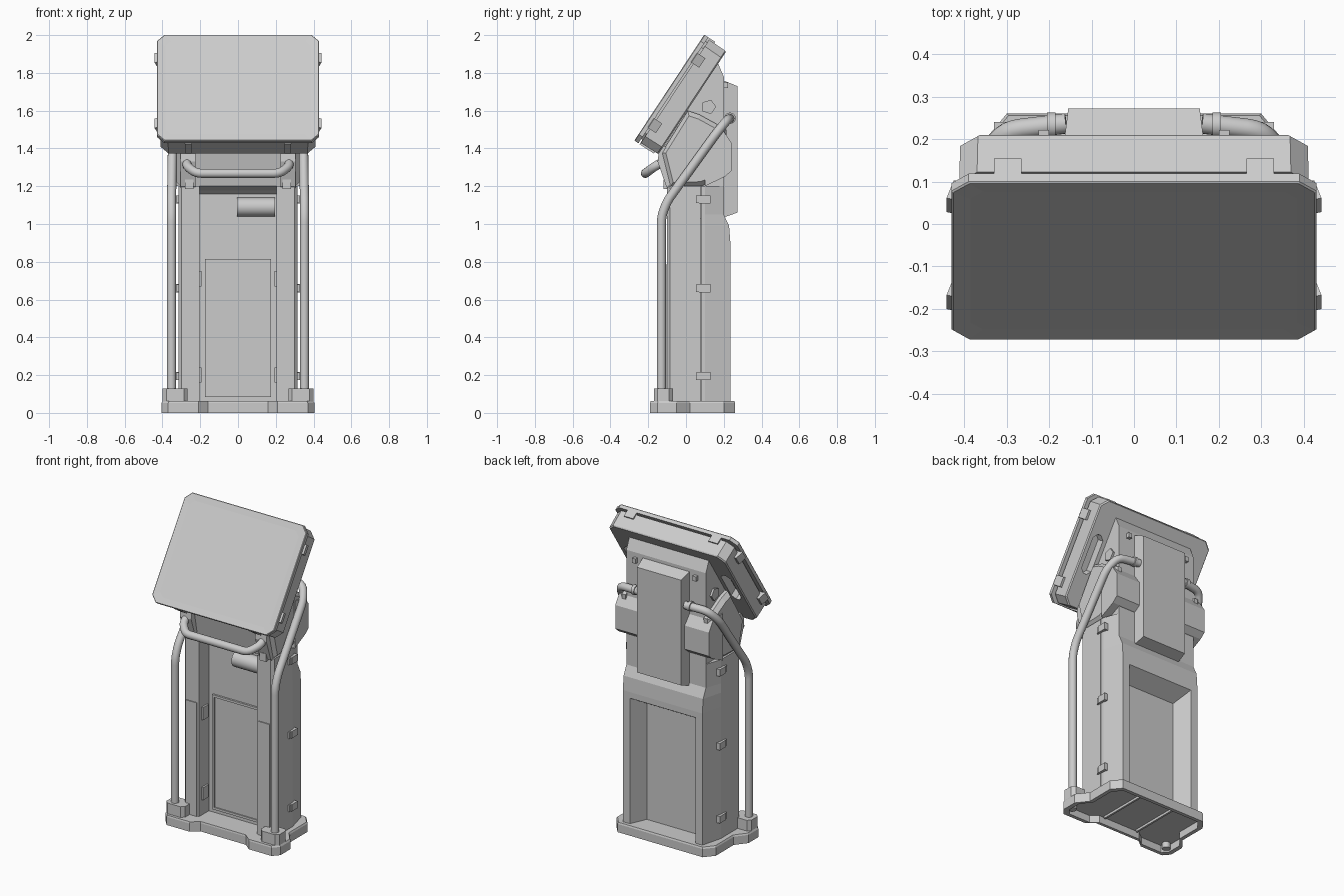
import bpy, bmesh
from mathutils import Matrix, Vector

cube = bpy.data.objects.get("Cube")
if cube:
    bpy.data.objects.remove(cube, do_unlink=True)

grey = bpy.data.materials.new("plain_grey")
grey.use_nodes = True
GREY = (0.6, 0.6, 0.6, 1)
grey.diffuse_color = GREY
grey.node_tree.nodes["Principled BSDF"].inputs["Base Color"].default_value = GREY

# Frame of the tilted display: x across, y up the screen, z out of the screen
UP, OUT = Vector((0, 0.551, 0.834)), Vector((0, -0.834, 0.551))
TILT = Matrix.Translation((0, -0.085, 1.72)) @ Matrix((Vector((1, 0, 0)), UP, OUT)).transposed().to_4x4()


def finish(name, bm, matrix=None):
    if matrix:
        bm.transform(matrix)
    bmesh.ops.recalc_face_normals(bm, faces=bm.faces)
    mesh = bpy.data.meshes.new(name)
    bm.to_mesh(mesh)
    bm.free()
    mesh.materials.append(grey)
    obj = bpy.data.objects.new(name, mesh)
    bpy.context.collection.objects.link(obj)
    return obj


def loft(name, rings, matrix=None):
    """Solid through matching closed rings, capped at both ends."""
    bm = bmesh.new()
    loops = [[bm.verts.new(p) for p in ring] for ring in rings]
    n = len(loops[0])
    for a, b in zip(loops, loops[1:]):
        for i in range(n):
            j = (i + 1) % n
            bm.faces.new((a[i], a[j], b[j], b[i]))
    bm.faces.new(loops[0][::-1])
    bm.faces.new(loops[-1])
    return finish(name, bm, matrix)


def box(name, x, y, z, matrix=None):
    ring = [(x[0], y[0]), (x[1], y[0]), (x[1], y[1]), (x[0], y[1])]
    return loft(name, [[(a, b, h) for a, b in ring] for h in z], matrix)


def side_prism(name, profile, x0, x1, inset=1.0):
    """Extrude a (y, z) profile along x; inset shrinks the outer end."""
    cy = sum(p[0] for p in profile) / len(profile)
    cz = sum(p[1] for p in profile) / len(profile)
    rings = [[(x0, y, z) for y, z in profile]]
    if inset < 1:
        rings.append([((x0 + x1) / 2, y, z) for y, z in profile])
    rings.append([(x1, cy + (y - cy) * inset, cz + (z - cz) * inset) for y, z in profile])
    return loft(name, rings)


def chamfered(w, h, c):
    return [(-w + c, -h), (w - c, -h), (w, -h + c), (w, h - c),
            (w - c, h), (-w + c, h), (-w, h - c), (-w, -h + c)]


def cut(obj, cutter):
    mod = obj.modifiers.new("cut", "BOOLEAN")
    mod.operation, mod.object, mod.solver = "DIFFERENCE", cutter, "EXACT"
    dg = bpy.context.evaluated_depsgraph_get()
    mesh = bpy.data.meshes.new_from_object(obj.evaluated_get(dg))
    obj.modifiers.clear()
    obj.data = mesh
    bpy.data.objects.remove(cutter, do_unlink=True)


def tube(name, points, radius):
    """Round pipe through points with softened corners."""
    pts = [Vector(p) for p in points]
    path = [pts[0]]
    for a, b, c in zip(pts, pts[1:], pts[2:]):
        r = min(0.05, 0.4 * min((a - b).length, (c - b).length))
        p, q = b + (a - b).normalized() * r, b + (c - b).normalized() * r
        for i in range(5):
            t = i / 4
            path.append(p * (1 - t) ** 2 + b * 2 * t * (1 - t) + q * t * t)
    path.append(pts[-1])
    curve = bpy.data.curves.new(name, "CURVE")
    curve.dimensions, curve.bevel_depth = "3D", radius
    curve.bevel_resolution, curve.use_fill_caps = 6, True
    spline = curve.splines.new("POLY")
    spline.points.add(len(path) - 1)
    for sp, p in zip(spline.points, path):
        sp.co = (*p, 1)
    tmp = bpy.data.objects.new(name + "_path", curve)
    bpy.context.collection.objects.link(tmp)
    dg = bpy.context.evaluated_depsgraph_get()
    mesh = bpy.data.meshes.new_from_object(tmp.evaluated_get(dg))
    bpy.data.objects.remove(tmp, do_unlink=True)
    mesh.materials.clear()
    mesh.materials.append(grey)
    obj = bpy.data.objects.new(name, mesh)
    bpy.context.collection.objects.link(obj)
    smooth(obj)


def smooth(obj):
    bpy.ops.object.select_all(action="DESELECT")
    obj.select_set(True)
    bpy.context.view_layer.objects.active = obj
    bpy.ops.object.shade_smooth_by_angle()


def disc(name, centre, radius, depth, sides=16):
    bm = bmesh.new()
    bmesh.ops.create_cone(bm, cap_ends=True, segments=sides, radius1=radius, radius2=radius, depth=depth)
    obj = finish(name, bm, Matrix.Translation(centre) @ Matrix.Rotation(1.5708, 4, "Y"))
    if sides > 8:
        smooth(obj)


def mirrored(half):
    return half + [(-x, y) for x, y in reversed(half)]


# Base plate with flared front feet and a thin-walled hollow underside
foot = mirrored([(0.16, -0.15), (0.21, -0.19), (0.37, -0.19), (0.405, -0.15), (0.405, -0.05),
                 (0.35, 0.02), (0.35, 0.2), (0.3, 0.26)])
base = loft("base", [[(x, y, 0) for x, y in foot], [(x, y, 0.052) for x, y in foot],
                     [(x * 0.985, y * 0.985, 0.062) for x, y in foot]])
cut(base, loft("base_cutter", [[(x * 0.93, 0.035 + (y - 0.035) * 0.9, z) for x, y in foot]
                               for z in (-0.02, 0.045)]))
for x in (-0.12, 0.12):
    box("base_rib", (x - 0.006, x + 0.006), (-0.12, 0.22), (0.03, 0.05))

# Rear shell, tapering backwards, with a sloped-wall bay in its back
levels = [(0.06, 0.235), (0.9, 0.235), (0.99, 0.228), (1.05, 0.2), (1.2, 0.2)]
shell = loft("rear_shell", [[(x, y, z) for x, y in mirrored([(0.315, 0.08), (0.315, 0.1), (0.28, b)])]
                            for z, b in levels])
bay = [(-1, 0), (1, 0), (1, 1), (-1, 1)]
cut(shell, loft("bay_cutter", [
    [(x * 0.238, 0.25, 0.05 + 0.82 * z) for x, z in bay],
    [(x * 0.185, 0.13, 0.05 + 0.75 * z) for x, z in bay]]))

# Recessed front panel, door with sunken face
box("front_panel", (-0.21, 0.21), (0.0, 0.09), (0.06, 1.22))
door = box("door", (-0.175, 0.175), (-0.012, 0.01), (0.085, 0.815))
cut(door, box("door_cutter", (-0.16, 0.16), (-0.02, -0.005), (0.1, 0.8)))
side_prism("front_overhang", [(-0.09, 1.23), (0.01, 1.15), (0.01, 1.3)], -0.21, 0.21)
disc("roll_holder", (0.095, -0.01, 1.09), 0.05, 0.2, 24)

# Neck carrying the display, rear pack on its back
side_prism("neck", [(-0.085, 1.2), (-0.125, 1.4), (0.17, 1.85), (0.2, 1.78), (0.2, 1.03), (0.05, 1.03), (0.02, 1.16)],
           -0.28, 0.28)
loft("rear_pack", [[(-w, y, lo), (w, y, lo), (w, y, hi), (-w, y, hi)]
                   for w, y, lo, hi in ((0.166, 0.185, 1.03, 1.765), (0.155, 0.272, 1.06, 1.73))])

for s in (-1, 1):
    # Front columns with cover plates, door hinges and side latches
    column = [(0.205, -0.1), (0.3, -0.1), (0.315, -0.085), (0.315, 0.076), (0.205, 0.076)]
    loft("front_column", [[(s * x, y, z) for x, y in column] for z in (0.06, 1.2)])
    box("column_cover", (s * 0.218, s * 0.297), (-0.106, -0.09), (0.06, 0.785))
    for z in (0.2, 0.71):
        box("door_hinge", (s * 0.193, s * 0.21), (-0.075, -0.02), (z - 0.04, z + 0.04))
    for z in (0.195, 0.66, 1.13):
        box("side_latch", (s * 0.3, s * 0.33), (0.07, 0.13), (z - 0.022, z + 0.022))
        box("latch_hook", (s * 0.3, s * 0.325), (0.053, 0.075), (z - 0.02, z + 0.02))

    # Neck cheeks, rear shoulder blocks, bosses and tabs
    side_prism("neck_cheek", [(-0.085, 1.195), (-0.13, 1.375), (0.01, 1.6), (0.07, 1.58),
                              (0.215, 1.5), (0.2, 1.25), (0.08, 1.2)], s * 0.275, s * 0.325, 0.87)
    side_prism("shoulder_block", [(0.1, 1.2), (0.205, 1.25), (0.24, 1.28), (0.24, 1.43), (0.2, 1.49), (0.1, 1.5)],
               s * 0.15, s * 0.33)
    disc("neck_boss", (s * 0.28, 0.12, 1.62), 0.04, 0.025, 5)
    box("neck_tab", (s * 0.2, s * 0.225), (0.18, 0.222), (1.72, 1.75))

    # Brackets under the display with a square stop
    side_prism("handle_bracket", [(-0.085, 1.18), (-0.105, 1.2), (-0.15, 1.33), (-0.14, 1.42), (-0.08, 1.4)],
               s * 0.225, s * 0.305)
    box("bracket_stop", (s * 0.235, s * 0.28), (-0.12, -0.09), (1.185, 1.235))

    # Side rails with foot collars and rear flanges
    rail = [(0.352, -0.13, 0.01), (0.352, -0.13, 1.04), (0.352, -0.1, 1.12), (0.346, 0.16, 1.48),
            (0.305, 0.22, 1.553), (0.16, 0.237, 1.56)]
    tube("side_rail", [(s * x, y, z) for x, y, z in rail], 0.024)
    collar = chamfered(0.066, 0.05, 0.02)
    loft("rail_collar", [[(s * 0.333 + x, y - 0.12, z) for x, y in collar] for z in (0.055, 0.13)])
    disc("rail_flange", (s * 0.195, 0.233, 1.56), 0.03, 0.02)

# Front grab handle
grip = [(0.27, -0.11, 1.335), (0.27, -0.165, 1.305), (0.22, -0.215, 1.268)]
tube("grab_handle", grip + [(-x, y, z) for x, y, z in reversed(grip)], 0.024)

# Tilted display: glass lip, groove and housing
sections = [(0.385, 0.295, 0.03, 0.002), (0.426, 0.333, 0.038, 0.004), (0.43, 0.336, 0.04, 0.0),
            (0.43, 0.336, 0.04, -0.022), (0.4, 0.31, 0.04, -0.022), (0.4, 0.31, 0.04, -0.032),
            (0.412, 0.328, 0.042, -0.032), (0.41, 0.326, 0.042, -0.135), (0.404, 0.321, 0.042, -0.142)]
display = loft("display", [[(x, y, d) for x, y in chamfered(w, h, c)] for w, h, c, d in sections], TILT)
for s in (-1, 1):
    # Oval grip pockets in the back of the housing
    oval = [(s * 0.342 + x, y) for x, y in chamfered(0.036, 0.12, 0.025)]
    cut(display, loft("grip_cutter", [[(x, y, d) for x, y in oval] for d in (-0.16, -0.09)], TILT))
    # Clips around the rim
    for v in (-0.21, 0.205):
        loft("side_clip", [[(s * x, y, d) for x, y, d in
                            ((0.4, h, -0.07), (0.425, h, -0.07), (0.442, h, -0.02), (0.4, h, -0.01))]
                           for h in (v - 0.03, v + 0.03)], TILT)
    box("top_clip", (s * 0.265, s * 0.33), (0.3, 0.336), (-0.065, -0.02), TILT)
    box("bottom_clip", (s * 0.245, s * 0.28), (-0.337, -0.3), (-0.12, -0.03), TILT)
